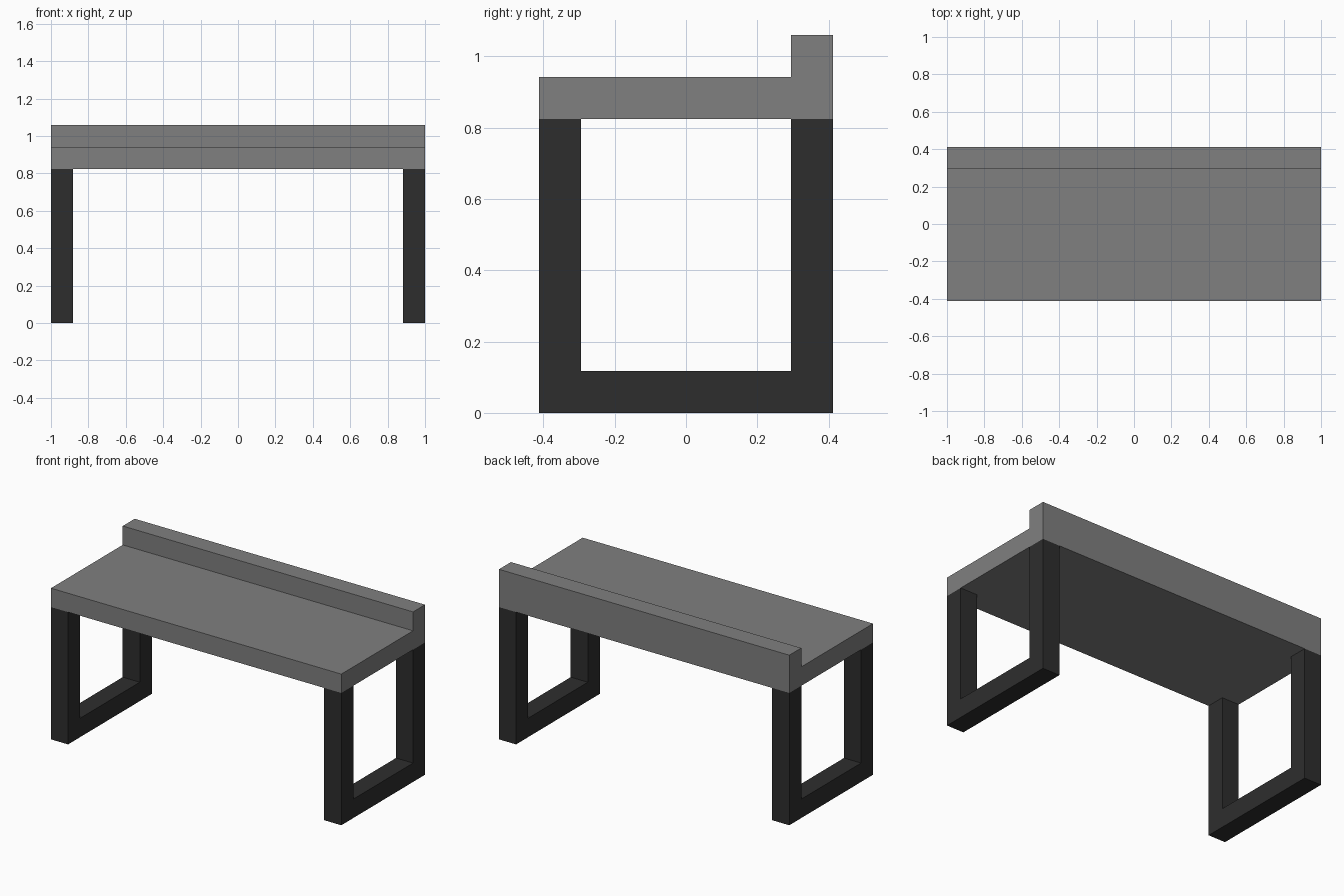
import bpy
import bmesh

cube = bpy.data.objects.get("Cube")
if cube:
    bpy.data.objects.remove(cube, do_unlink=True)

U = 2 / 17  # bar thickness; every size is a multiple of it


def make_material(name, value):
    mat = bpy.data.materials.new(name)
    mat.use_nodes = True
    colour = (value, value, value, 1)
    mat.diffuse_color = colour
    mat.node_tree.nodes["Principled BSDF"].inputs["Base Color"].default_value = colour
    return mat


def extrude_profile(name, profile, x0, x1, mat):
    """Sweep a (y, z) profile, given in bar units, from x0 to x1."""
    bm = bmesh.new()
    face = bm.faces.new([bm.verts.new((x0 * U, y * U, z * U)) for y, z in profile])
    swept = bmesh.ops.extrude_face_region(bm, geom=[face])
    verts = [g for g in swept["geom"] if isinstance(g, bmesh.types.BMVert)]
    bmesh.ops.translate(bm, verts=verts, vec=((x1 - x0) * U, 0, 0))
    bmesh.ops.recalc_face_normals(bm, faces=bm.faces)
    mesh = bpy.data.meshes.new(name)
    bm.to_mesh(mesh)
    bm.free()
    mesh.materials.append(mat)
    obj = bpy.data.objects.new(name, mesh)
    bpy.context.collection.objects.link(obj)
    return obj


grey = make_material("mid grey", 0.214)
black = make_material("charcoal", 0.027)

# Table top with a raised lip along the back edge
top_profile = [(-3.5, 7), (3.5, 7), (3.5, 9), (2.5, 9), (2.5, 8), (-3.5, 8)]
extrude_profile("table_top", top_profile, -8.5, 8.5, grey)

# U-shaped leg frame at each end
leg_profile = [(-3.5, 0), (3.5, 0), (3.5, 7), (2.5, 7),
               (2.5, 1), (-2.5, 1), (-2.5, 7), (-3.5, 7)]
for name, x in (("right_leg_frame", -8.5), ("left_leg_frame", 7.5)):
    extrude_profile(name, leg_profile, x, x + 1, black)
